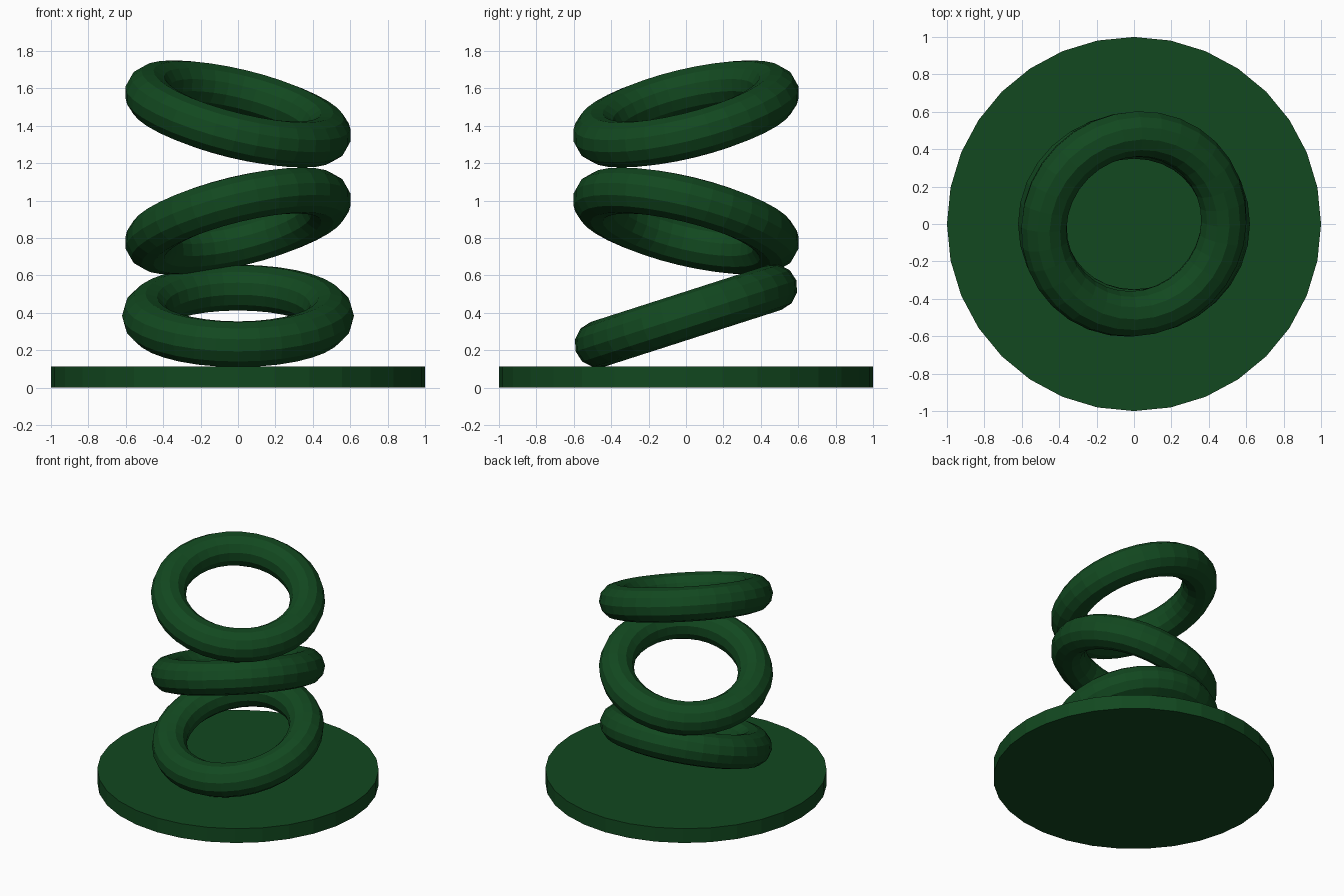
import bpy
from math import radians, sin, cos
from mathutils import Matrix, Vector

if "Cube" in bpy.data.objects:
    bpy.data.objects.remove(bpy.data.objects["Cube"])

green = bpy.data.materials.new("dark_green")
green.diffuse_color = (0.006, 0.065, 0.014, 1)
green.use_nodes = True
green.node_tree.nodes["Principled BSDF"].inputs["Base Color"].default_value = green.diffuse_color


def finish(name):
    obj = bpy.context.object
    obj.name = name
    obj.data.materials.append(green)
    return obj


def ring(name, z, tilt, heading):
    """Torus at height z, tilted so its high side points along heading."""
    bpy.ops.mesh.primitive_torus_add(major_segments=32, minor_segments=12,
                                     major_radius=0.495, minor_radius=0.125)
    obj = finish(name)
    a = radians(heading)
    axis = Vector((sin(a), -cos(a), 0))
    obj.matrix_world = Matrix.Translation((0, 0, z)) @ Matrix.Rotation(radians(tilt), 4, axis)


# Round base plate
bpy.ops.mesh.primitive_cylinder_add(vertices=32, radius=1, depth=0.112, location=(0, 0, 0.056))
finish("base_plate")

# Three stacked rings, each leaning a different way
ring("lower_ring", 0.383, 17.8, 90)
ring("middle_ring", 0.89, 19.3, -45)
ring("upper_ring", 1.463, 19.3, 135)
